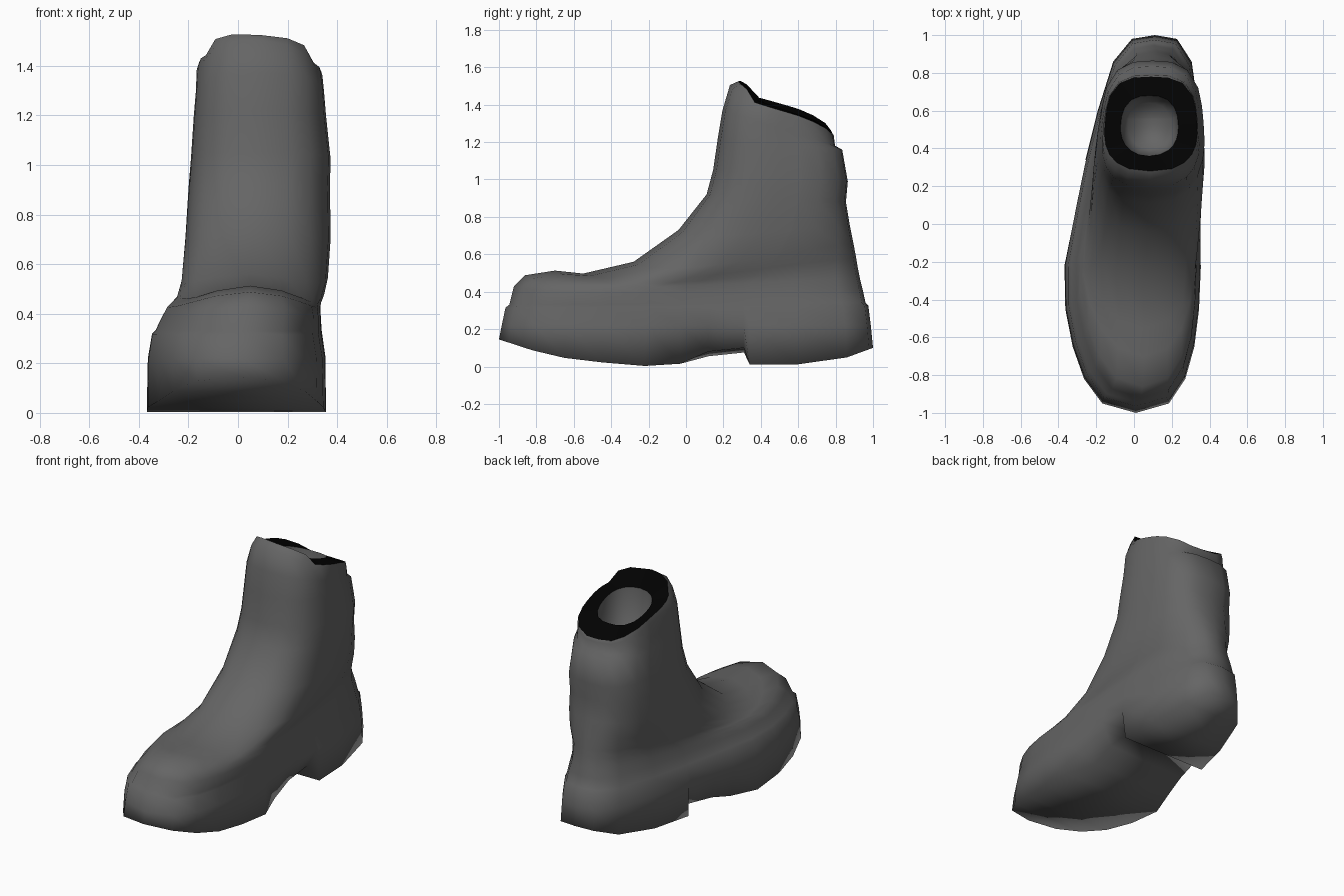
import bpy, bmesh

if "Cube" in bpy.data.objects:
    bpy.data.objects.remove(bpy.data.objects["Cube"])

def material(name, v):
    m = bpy.data.materials.new(name)
    m.diffuse_color = (v, v, v, 1)
    m.use_nodes = True
    m.node_tree.nodes["Principled BSDF"].inputs["Base Color"].default_value = m.diffuse_color
    return m

GREY = material("grey leather", 0.13)
BLACK = material("black rim", 0.0005)

# stations from toe to heel, shared by every ring
STATIONS = [-1, -.95, -.82, -.65, -.45, -.22, -.03, .12, .31, .34, .6, .86, .98, 1]

def lerp_table(table, v):
    for (a, p), (b, q) in zip(table, table[1:]):
        if v <= b:
            return p + (q - p) * max(0, (v - a) / (b - a))
    return table[-1][1]

CENTRE = [(-1, .01), (-.3, -.015), (.6, .075), (1, .11)]
HALF = [(-1, .35), (-.3, .36), (.6, .275), (1, .26)]
TREAD = [(-1, .145), (-.8, .08), (-.6, .035), (-.22, .003), (-.03, .015), (.12, .055),
         (.31, .075), (.34, .012), (.63, .012), (.85, .045), (1, .1)]
LIP = [(.235, 1.505), (.27, 1.47), (.34, 1.40), (.6, 1.335), (.73, 1.285), (.79, 1.235)]
RIM = [(.28, 1.525), (.32, 1.505), (.36, 1.43), (.6, 1.36), (.73, 1.305), (.78, 1.25)]

def ring(bm, y0, z0, y1, z1, scale, power, shift=0.0, drop=0.0, height=None, tilt=0.0):
    """Closed tilted ring; drop lowers its sides towards the toe, tilt raises the left."""
    left, right = [], []
    for s in STATIONS:
        t = (s + 1) / 2
        y = y0 + (y1 - y0) * t
        p = power * (1.2 if t > .5 else 1)
        f = max(0, 1 - abs(2 * t - 1) ** p) ** (1 / p)
        z = lerp_table(height, y) if height else z0 + (z1 - z0) * t
        z -= drop * f * f * (1 - t)
        c = lerp_table(CENTRE, y) + shift * 2 * (1 - t)
        w = lerp_table(HALF, y) * scale * f
        left.append(bm.verts.new((c - w, y, z + tilt * f)))
        if 0 < t < 1:
            right.append(bm.verts.new((c + w, y, z - tilt * f)))
    return left + right[::-1]

def bridge(bm, a, b, mat=0):
    n = len(a)
    for i in range(n):
        j = (i + 1) % n
        bm.faces.new((a[i], b[i], b[j], a[j])).material_index = mat

def cap(bm, r):
    """Fill a ring with strips running across the boot."""
    n, k = len(r), len(STATIONS)
    for i in range(k - 1):
        q = [r[i], r[i + 1], r[(n - i - 1) % n], r[(n - i) % n]]
        bm.faces.new(list(dict.fromkeys(q)))

# boot: sole, foot and shaft as stacked rings
bm = bmesh.new()
rows = [ring(bm, -1, 0, 1, 0, 1.03, 2.8, 0, 0, TREAD)]
# instep cut inward, deeper on the right side
for v in rows[0]:
    if -.1 < v.co.y < .32:
        v.co.x += -.07 if v.co.x > 0 else .03
        v.co.z += .025 if v.co.x > 0 and v.co.y > 0 else 0
cap(bm, rows[0])
for args in [
    (-.985, .22, .988, .22, 1.02, 2.8),               # sole wall
    (-.965, .315, .975, .325, .975, 2.8),             # sole edge
    (-.945, .33, .96, .34, .955, 2.8, .005),          # welt step
    (-.92, .43, .945, .41, .915, 2.7, .015, .05),     # toe cap
    (-.86, .488, .93, .47, .895, 2.5, .02, .09),
    (-.7, .513, .918, .53, .89, 2.4, .025, .12),
    (-.55, .497, .91, .58, .90, 2.4, .03, .09),       # vamp
    (-.28, .56, .895, .66, .94, 2.5, .03, .09),
    (-.04, .73, .875, .76, .98, 2.5, .028, .06),
    (.11, .92, .855, .88, .98, 2.5, .025),            # ankle
    (.145, 1.05, .865, .99, .975, 2.5, .028),
    (.17, 1.22, .835, 1.16, .925, 2.5, .025),         # shaft, with heel bump
    (.195, 1.37, .797, 1.18, .895, 2.6, .025),
    (.235, 0, .79, 0, .885, 2.5, .022, 0, LIP, .012), # collar
    (.28, 0, .78, 0, .865, 2.5, .022, 0, RIM, .018),
]:
    rows.append(ring(bm, *args))
for a, b in zip(rows, rows[1:]):
    bridge(bm, a, b)

# black rim band, then the hollow inside
inner = ring(bm, .36, 1.43, .68, 1.32, .54, 2.2, .015)
bridge(bm, rows[-1], inner, 1)
pit = ring(bm, .40, .95, .64, .95, .40, 2.2, .015)
bridge(bm, inner, pit)
cap(bm, pit)

# smooth everywhere except along the black band
bmesh.ops.recalc_face_normals(bm, faces=bm.faces)
for f in bm.faces:
    f.smooth = True
for e in bm.edges:
    e.smooth = len({f.material_index for f in e.link_faces}) == 1

me = bpy.data.meshes.new("boot")
bm.to_mesh(me)
bm.free()
me.materials.append(GREY)
me.materials.append(BLACK)
bpy.context.collection.objects.link(bpy.data.objects.new("boot", me))
